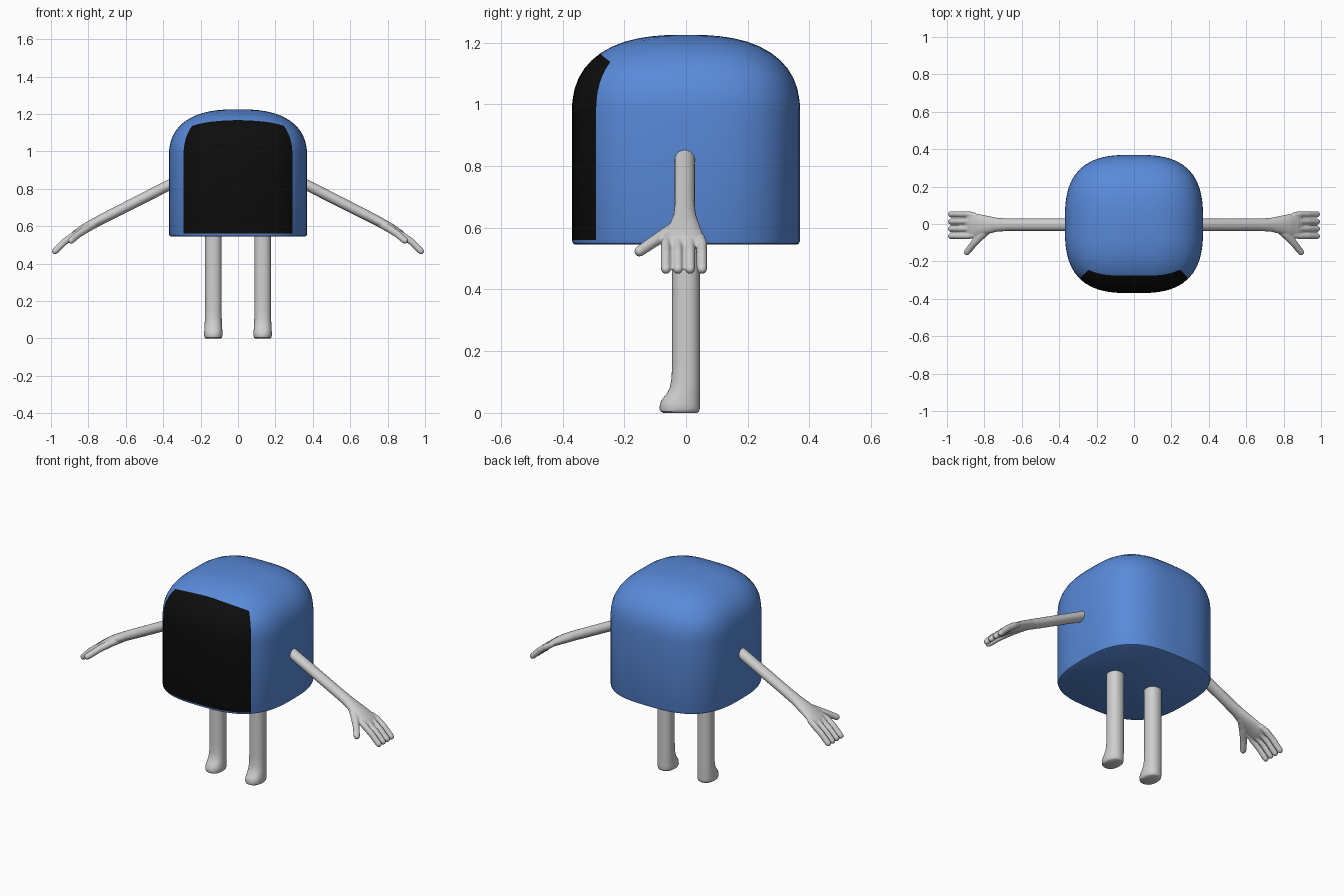
import bpy, bmesh, math
from mathutils import Vector

if "Cube" in bpy.data.objects:
    bpy.data.objects.remove(bpy.data.objects["Cube"])


def material(name, rgb):
    m = bpy.data.materials.new(name)
    m.diffuse_color = (*rgb, 1)
    m.use_nodes = True
    m.node_tree.nodes["Principled BSDF"].inputs["Base Color"].default_value = m.diffuse_color
    return m


BLUE = material("blue", (0.10, 0.255, 0.70))
BLACK = material("black", (0.004, 0.004, 0.004))
GREY = material("light grey", (0.62, 0.62, 0.62))


def loft(bm, rings):
    """Skin a list of equal-length point rings and cap both ends."""
    vs = [[bm.verts.new(p) for p in r] for r in rings]
    n = len(vs[0])
    for a, b in zip(vs, vs[1:]):
        for k in range(n):
            bm.faces.new((a[k], a[(k + 1) % n], b[(k + 1) % n], b[k]))
    bm.faces.new(vs[0][::-1])
    bm.faces.new(vs[-1])


def finish(bm, name, mats):
    bmesh.ops.recalc_face_normals(bm, faces=bm.faces)
    me = bpy.data.meshes.new(name)
    bm.to_mesh(me)
    bm.free()
    for m in mats:
        me.materials.append(m)
    ob = bpy.data.objects.new(name, me)
    bpy.context.collection.objects.link(ob)
    bpy.ops.object.select_all(action='DESELECT')
    ob.select_set(True)
    bpy.context.view_layer.objects.active = ob
    bpy.ops.object.shade_smooth_by_angle(angle=math.radians(40))
    return ob


def squircle(ang, n):
    c, s = math.cos(ang), math.sin(ang)
    r = (abs(c) ** n + abs(s) ** n) ** (-1 / n)
    return r * c, r * s


# Body: rounded-square rings, domed top, black front panel
N, Z0, TOP, PANEL = 64, 0.97, 1.225, 1.167


def dome_radius(z):
    u = max(0, (z - Z0) / (TOP - Z0))
    return 0.37 * (1 - u ** 2.4) ** (1 / 2.6)


zs = [0.56, 0.97, 1.01, 1.05, 1.085, 1.115, 1.143, PANEL,
      1.187, 1.203, 1.213, 1.22, 1.2235, 1.2248]
rings = []
for s, z in ((0.358, 0.545), (0.366, 0.549)):
    rings.append([(s * x, s * y, z) for x, y in
                  (squircle(math.tau * k / N, 2.9) for k in range(N))])
for z in zs:
    bump = max(0, (z - Z0) / (PANEL - Z0)) if z <= PANEL else (TOP - z) / (TOP - PANEL)
    ring = []
    for k in range(N):
        x, y = squircle(math.tau * k / N, 2.9)
        w = (min(abs(x), abs(y)) / max(abs(x), abs(y))) ** 2
        zz = z - 0.03 * w * bump          # rings dip at the corners
        s = dome_radius(zz)
        ring.append((s * x, s * y, zz))
    rings.append(ring)
bm = bmesh.new()
loft(bm, rings)
bm.faces.ensure_lookup_table()
first, last = 2, 2 + zs.index(PANEL)
for j in range(first, last):
    for k in range(N * 5 // 8, N * 7 // 8):
        bm.faces[j * N + k].material_index = 1
finish(bm, "body", [BLUE, BLACK])

# Legs with short feet: (z, half width, front y, back y)
leg = [(0.0, 0.040, -0.074, 0.036), (0.004, 0.046, -0.082, 0.042),
       (0.014, 0.049, -0.086, 0.045), (0.030, 0.049, -0.084, 0.045),
       (0.045, 0.048, -0.077, 0.045), (0.060, 0.047, -0.064, 0.045),
       (0.080, 0.046, -0.053, 0.045), (0.110, 0.045, -0.047, 0.045),
       (0.160, 0.045, -0.045, 0.045), (0.600, 0.045, -0.045, 0.045)]
bm = bmesh.new()
loft(bm, [[(0.132 + w * x, (f + b) / 2 + (b - f) / 2 * y, z) for x, y in
           (squircle(math.tau * k / 28, 2.3) for k in range(28))]
          for z, w, f, b in leg])
legs = finish(bm, "legs", [GREY])
legs.modifiers.new("mirror", 'MIRROR').use_mirror_merge = False


def tube(bm, pts, sides=20):
    """Oval tube through (x, y, z, half width, half thickness), rounded tip."""
    cen = [Vector(p[:3]) for p in pts]
    rad = [p[3:] for p in pts]
    d = (cen[-1] - cen[-2]).normalized()
    end, (ea, eb) = cen[-1].copy(), rad[-1]
    for f in (0.5, 0.8, 0.97):            # hemispherical tip
        cen.append(end + d * eb * f)
        q = math.sqrt(1 - f * f)
        rad.append((ea * q, eb * q))
    rings = []
    for i, c in enumerate(cen):
        t = (cen[min(i + 1, len(cen) - 1)] - cen[max(i - 1, 0)]).normalized()
        side = Vector((0.45, 0, 0.9)).cross(t).normalized()
        nrm = t.cross(side)
        a, b = rad[i]
        rings.append([c + side * a * math.cos(math.tau * k / sides)
                      + nrm * b * math.sin(math.tau * k / sides)
                      for k in range(sides)])
    loft(bm, rings)


# Arms: forearm and palm, four fingers and a thumb fused together
bm = bmesh.new()
tube(bm, [(0.30, -0.004, 0.855, 0.033, 0.029), (0.66, -0.004, 0.672, 0.033, 0.028),
          (0.73, -0.004, 0.637, 0.037, 0.027), (0.79, -0.005, 0.605, 0.050, 0.026),
          (0.83, -0.006, 0.583, 0.060, 0.024), (0.87, -0.007, 0.558, 0.068, 0.020),
          (0.89, -0.007, 0.544, 0.066, 0.014)])
for y in (-0.065, -0.026, 0.013, 0.052):
    tube(bm, [(0.85, y * 0.9, 0.570, 0.014, 0.015), (0.885, y, 0.548, 0.0165, 0.018),
              (0.93, y, 0.515, 0.0165, 0.018), (0.978, y, 0.467, 0.0165, 0.017)], 16)
tube(bm, [(0.76, -0.010, 0.612, 0.024, 0.020), (0.81, -0.052, 0.587, 0.025, 0.021),
          (0.855, -0.103, 0.556, 0.019, 0.019), (0.892, -0.150, 0.524, 0.017, 0.018)], 16)
arms = finish(bm, "arms", [GREY])
rm = arms.modifiers.new("fuse", 'REMESH')
rm.mode = 'VOXEL'
rm.voxel_size = 0.004
rm.use_smooth_shade = True
sm = arms.modifiers.new("soften", 'SMOOTH')
sm.factor = 0.5
sm.iterations = 4
arms.modifiers.new("mirror", 'MIRROR').use_mirror_merge = False
